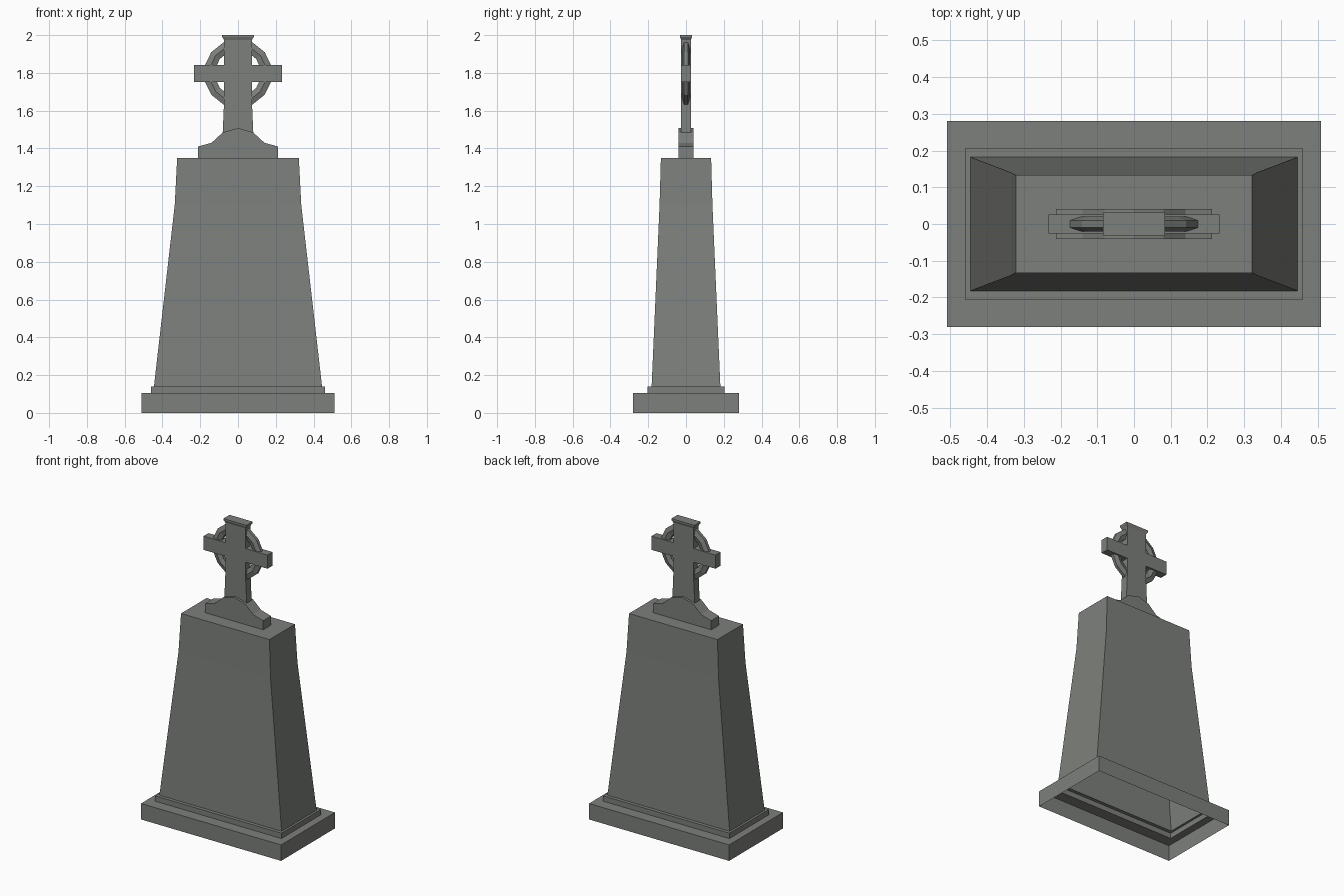
import bpy, bmesh, math

if "Cube" in bpy.data.objects:
    bpy.data.objects.remove(bpy.data.objects["Cube"])

stone = bpy.data.materials.new("grey stone")
stone.diffuse_color = (0.205, 0.215, 0.2, 1)
stone.use_nodes = True
stone.node_tree.nodes["Principled BSDF"].inputs["Base Color"].default_value = stone.diffuse_color


def finish(name, bm, normals=True):
    if normals:
        bmesh.ops.recalc_face_normals(bm, faces=bm.faces)
    me = bpy.data.meshes.new(name)
    bm.to_mesh(me)
    bm.free()
    me.materials.append(stone)
    ob = bpy.data.objects.new(name, me)
    bpy.context.collection.objects.link(ob)
    return ob


def loft(name, levels, bottom=True):
    """Stack of rectangles (half x, half y, z) joined into one shell."""
    bm = bmesh.new()
    rings = [[bm.verts.new((sx * hx, sy * hy, z))
              for sx, sy in ((-1, -1), (1, -1), (1, 1), (-1, 1))]
             for hx, hy, z in levels]
    for a, b in zip(rings, rings[1:]):
        for i in range(4):
            j = (i + 1) % 4
            bm.faces.new((a[i], a[j], b[j], b[i]))
    bm.faces.new(rings[-1])
    if bottom:
        bm.faces.new(rings[0][::-1])
    return finish(name, bm, normals=False)


def prism(name, half, hy):
    """Right half outline (x, z), bottom to top, mirrored and extruded in y."""
    outline = half + [(-x, z) for x, z in reversed(half) if x > 0]
    bm = bmesh.new()
    face = bm.faces.new([bm.verts.new((x, -hy, z)) for x, z in outline])
    ext = bmesh.ops.extrude_face_region(bm, geom=[face], use_keep_orig=True)
    verts = [v for v in ext["geom"] if isinstance(v, bmesh.types.BMVert)]
    bmesh.ops.translate(bm, verts=verts, vec=(0, 2 * hy, 0))
    return finish(name, bm)


# Stepped plinth and tapering body, hollow and open underneath
loft("plinth_and_body", [
    (0.51, 0.28, 0), (0.51, 0.28, 0.105),
    (0.46, 0.205, 0.105), (0.46, 0.205, 0.14),
    (0.445, 0.182, 0.14), (0.335, 0.14, 1.1), (0.322, 0.133, 1.35)],
    bottom=False)

# Curved foot below the cross
prism("cross_foot", [(0.212, 1.35), (0.212, 1.41), (0.14, 1.43),
                     (0.08, 1.485), (0, 1.508)], 0.041)

# Cross shaft and arms as one outline
prism("cross", [(0.082, 1.46), (0.074, 1.64), (0.074, 1.752), (0.233, 1.752),
                (0.233, 1.842), (0.074, 1.842), (0.074, 1.98)], 0.026)

# Flared cap on the cross
loft("cross_cap", [(0.074, 0.026, 1.975), (0.084, 0.032, 1.99),
                   (0.084, 0.032, 2.0)])

# Ring around the crossing, 14 sides with a hexagonal section
SIDES = 14
section = [(0.181, -0.01), (0.181, 0.01), (0.152, 0.02),
           (0.123, 0.01), (0.123, -0.01), (0.152, -0.02)]
bm = bmesh.new()
loops = []
for k in range(SIDES):
    a = math.pi / 2 + 2 * math.pi * k / SIDES
    loops.append([bm.verts.new((r * math.cos(a), y, 1.797 + r * math.sin(a)))
                  for r, y in section])
for k in range(SIDES):
    p, q = loops[k], loops[(k + 1) % SIDES]
    for i in range(6):
        j = (i + 1) % 6
        bm.faces.new((p[i], p[j], q[j], q[i]))
finish("cross_ring", bm)
